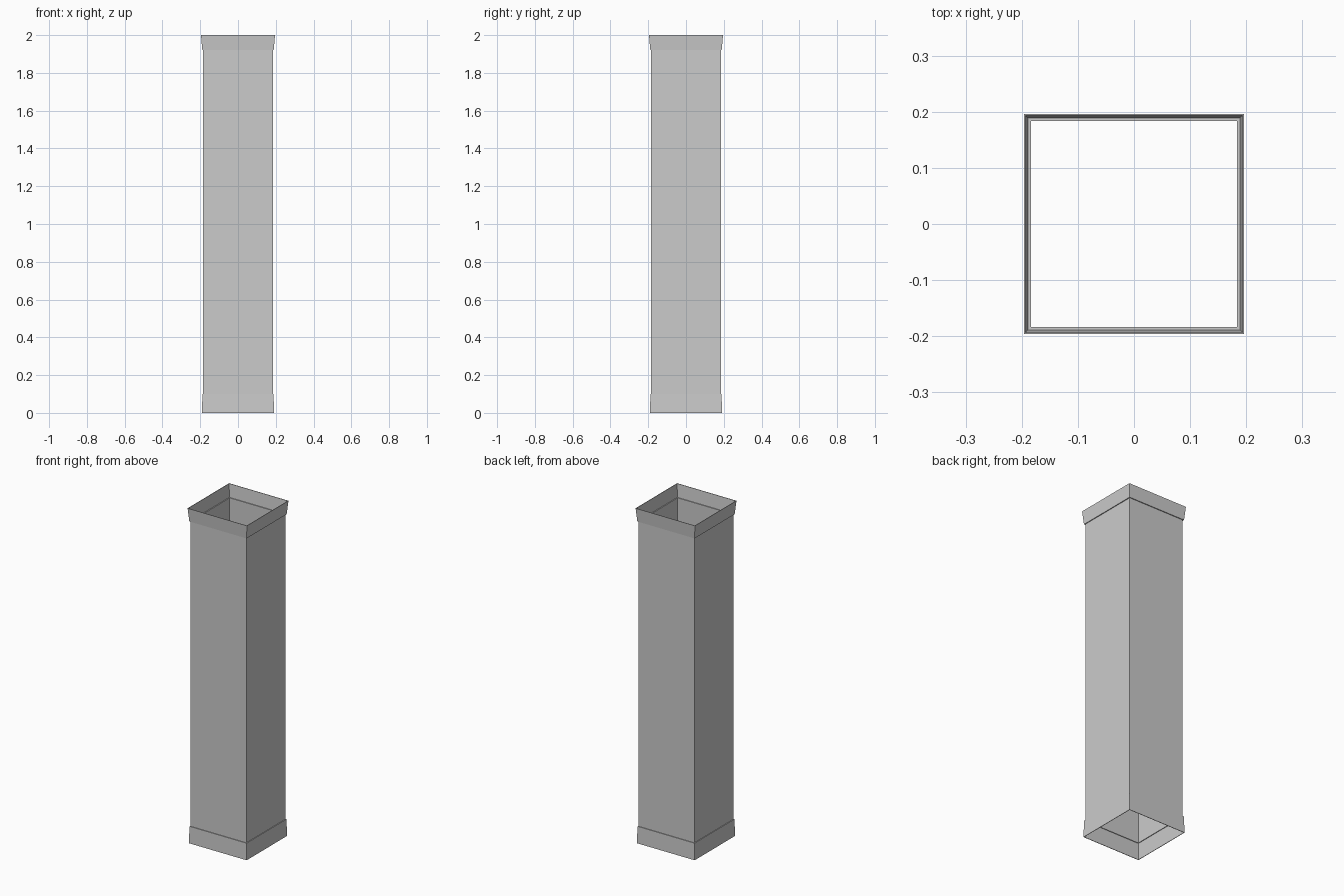
import bpy, bmesh

if "Cube" in bpy.data.objects:
    bpy.data.objects.remove(bpy.data.objects["Cube"])


def square_shell(name, profile):
    """Sweep (half width, height) points around a square to make an open shell."""
    bm = bmesh.new()
    rings = [[bm.verts.new((sx * w, sy * w, z))
              for sx, sy in ((-1, -1), (1, -1), (1, 1), (-1, 1))]
             for w, z in profile]
    for a, b in zip(rings, rings[1:]):
        for i in range(4):
            j = (i + 1) % 4
            bm.faces.new((a[i], a[j], b[j], b[i]))
    mesh = bpy.data.meshes.new(name)
    bm.to_mesh(mesh)
    bm.free()
    obj = bpy.data.objects.new(name, mesh)
    bpy.context.collection.objects.link(obj)
    return obj


# Plinth band with a narrow lip and sloped shoulder
square_shell("base_band", [(0.188, 0.0), (0.191, 0.0), (0.191, 0.006),
                           (0.188, 0.1), (0.184, 0.1)])

# Straight hollow shaft
square_shell("shaft", [(0.184, 0.1), (0.184, 1.92)])

# Flared collar with an underside ledge and narrow rim
square_shell("top_collar", [(0.184, 1.92), (0.189, 1.92),
                            (0.196, 2.0), (0.193, 2.0)])
